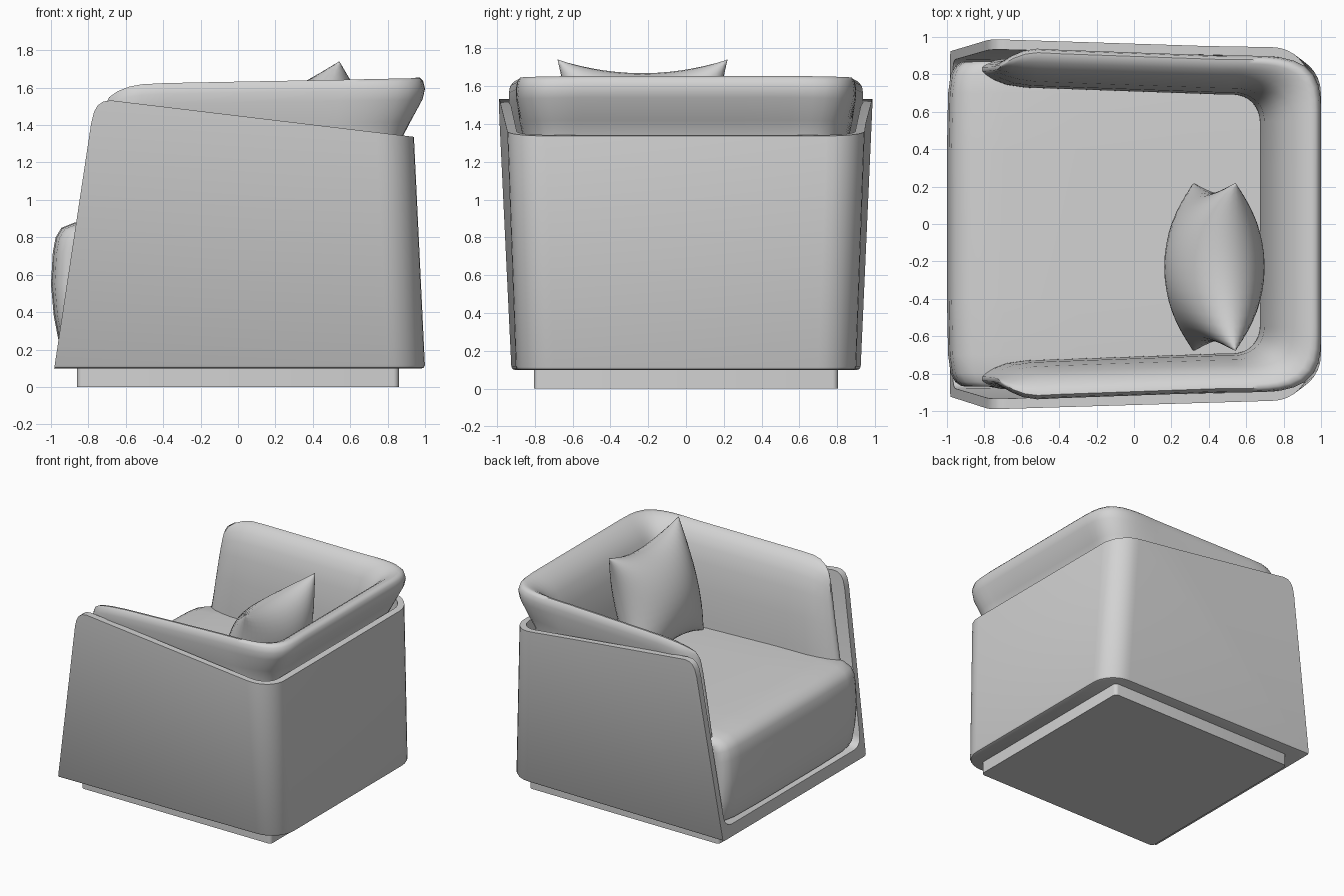
import bpy, bmesh
from math import sin, cos, pi, radians

if "Cube" in bpy.data.objects:
    bpy.data.objects.remove(bpy.data.objects["Cube"])

GREY = (0.65, 0.65, 0.65, 1)
fabric = bpy.data.materials.new("light_grey_fabric")
fabric.use_nodes = True
fabric.diffuse_color = GREY
fabric.node_tree.nodes["Principled BSDF"].inputs["Base Color"].default_value = GREY


def finish(name, bm):
    bmesh.ops.recalc_face_normals(bm, faces=bm.faces)
    mesh = bpy.data.meshes.new(name)
    bm.to_mesh(mesh)
    bm.free()
    mesh.materials.append(fabric)
    obj = bpy.data.objects.new(name, mesh)
    bpy.context.collection.objects.link(obj)
    return obj


def loft(name, rings):
    """Skin a list of equal closed rings and cap both ends."""
    bm = bmesh.new()
    rows = [[bm.verts.new(p) for p in ring] for ring in rings]
    n = len(rows[0])
    for a, b in zip(rows, rows[1:]):
        for i in range(n):
            j = (i + 1) % n
            bm.faces.new((a[i], a[j], b[j], b[i]))
    bm.faces.new(rows[0])
    bm.faces.new(rows[-1])
    return finish(name, bm)


def smooth(obj, angle):
    bpy.ops.object.select_all(action='DESELECT')
    obj.select_set(True)
    bpy.context.view_layer.objects.active = obj
    bpy.ops.object.shade_smooth_by_angle(angle=radians(angle))


def shell_ring(z, inset, front):
    """Plan outline: square at the open front, rounded at the back."""
    h = z - 0.1
    back = 1.0 - 0.048 * h - inset
    wide_front = 0.925 + 0.05 * h - inset
    wide_back = 0.90 + 0.036 * h - inset
    r = 0.2 - inset
    half = [(front, wide_front)]
    for i in range(9):
        a = pi / 2 * (1 - i / 8)
        half.append((back - r + r * cos(a), wide_back - r + r * sin(a)))
    outline = half + [(x, -y) for x, y in reversed(half)]
    return [(x, y, z) for x, y in outline]


# Outer shell: flared tub, hollowed out and trimmed to the side silhouette
shell = loft("outer_shell", [shell_ring(0.098, 0.02, -1.1), shell_ring(0.103, 0.007, -1.1),
                             shell_ring(0.115, 0, -1.1), shell_ring(1.7, 0, -1.1)])
hollow = loft("hollow_cutter", [shell_ring(0.19, 0.13, -1.3), shell_ring(0.2, 0.09, -1.3),
                                shell_ring(0.225, 0.062, -1.3), shell_ring(0.27, 0.05, -1.3),
                                shell_ring(1.8, 0.05, -1.3)])
side = [(-0.99, 0.05), (-0.785, 1.41), (-0.77, 1.47), (-0.75, 1.505), (-0.72, 1.526),
        (-0.68, 1.532), (0.94, 1.337), (1.2, 1.306), (1.2, 0.05)]
trim = loft("trim_cutter", [[(x, y, z) for x, z in side] for y in (-1.2, 1.2)])
for cutter, mode in ((hollow, 'DIFFERENCE'), (trim, 'INTERSECT')):
    mod = shell.modifiers.new(mode.title(), 'BOOLEAN')
    mod.operation, mod.object, mod.solver = mode, cutter, 'EXACT'
bpy.context.view_layer.update()
graph = bpy.context.evaluated_depsgraph_get()
trimmed = bpy.data.meshes.new_from_object(shell.evaluated_get(graph))
shell.modifiers.clear()
shell.data = trimmed
for cutter in (hollow, trim):
    bpy.data.objects.remove(cutter)
smooth(shell, 35)

# Plinth: low base with small rounded corners
corner = 0.03
plan = []
for k, (sx, sy) in enumerate(((1, 1), (-1, 1), (-1, -1), (1, -1))):
    for i in range(5):
        a = pi / 2 * (k + i / 4)
        plan.append((sx * (0.86 - corner) + corner * cos(a),
                     sy * (0.805 - corner) + corner * sin(a)))
smooth(loft("plinth", [[(x, y, z) for x, y in plan] for z in (0, 0.12)]), 35)

# Seat cushion: side profile swept across the width, pinched at the ends
seat = [(-0.93, 0.2), (-0.96, 0.25), (-0.985, 0.38), (-1.0, 0.55), (-0.99, 0.72),
        (-0.975, 0.80), (-0.945, 0.85), (-0.87, 0.88), (-0.7, 0.893), (-0.3, 0.895),
        (0.3, 0.885), (0.8, 0.87), (0.8, 0.2)]
stations = [(0.87, 0.90), (0.865, 0.925), (0.845, 0.955), (0.8, 0.98), (0.7, 0.994), (0.4, 1.0)]
stations += [(-y, s) for y, s in reversed(stations)]
smooth(loft("seat_cushion", [[(x * s, y, 0.53 + (z - 0.53) * s) for x, z in seat]
                             for y, s in stations]), 50)

# Wraparound arm and back cushion: (offset on back, offset on arm, height)
section = [(0, 0, 0.6), (0.01, 0.01, 0.95), (0.08, 0.06, 1.2), (0.2, 0.17, 1.4),
           (0.34, 0.31, 1.52), (0.5, 0.47, 1.59), (0.68, 0.65, 1.632), (0.82, 0.8, 1.652),
           (0.91, 0.9, 1.655), (0.97, 0.97, 1.635), (1, 1, 1.595), (0.96, 0.99, 1.54),
           (0.75, 0.9, 1.42), (0.58, 0.8, 1.32), (0.55, 0.75, 1.0), (0.55, 0.75, 0.6)]


def wrap_ring(x, y, angle, thick, back=0, fullness=1, lift=1, lean=0):
    ring = []
    for ub, ua, z in section:
        u = ua + (ub - ua) * back
        u = (0.45 + (u - 0.45) * fullness) * thick
        z = 0.6 + (z - 0.6) * lift
        ring.append((x + u * sin(angle) + 0.15 * (z - 0.87) * lean, y + u * cos(angle), z))
    return ring


half = []
# front tips lean back with the shell and thin out
for x, fullness, lift, lean in ((-0.81, 0.15, 0.85, 1), (-0.79, 0.35, 0.90, 1),
                                (-0.75, 0.62, 0.93, 1), (-0.68, 0.88, 0.953, 0.9),
                                (-0.58, 1, 0.965, 0.6), (-0.4, 1, 0.971, 0.1),
                                (0.1, 1, 0.98, 0), (0.45, 1, 0.986, 0)):
    half.append(wrap_ring(x, 0.735 - 0.035 * (x + 0.8), 0, 0.21, 0, fullness, lift, lean))
# corners: tight inside, broad rounded square outside
for i in range(13):
    t = i / 12
    a = pi / 2 * t
    reach = ((cos(a) / 0.35) ** 3.7 + (sin(a) / 0.47) ** 3.7) ** (-1 / 3.7)
    half.append(wrap_ring(0.53 + 0.14 * sin(a), 0.55 + 0.14 * cos(a), a, reach - 0.14, t,
                          lift=0.987 + 0.013 * t))
half.append(wrap_ring(0.67, 0.3, pi / 2, 0.33, 1))
wrap = half + [[(x, -y, z) for x, y, z in ring] for ring in reversed(half)]
smooth(loft("arm_and_back_cushion", wrap), 60)

# Throw pillow: two puffed sheets with pinched edges, leaning on the back
bm = bmesh.new()
N = 20
for face in (-1, 1):
    grid = []
    for i in range(N + 1):
        row = []
        for j in range(N + 1):
            u, v = -cos(pi * i / N), -cos(pi * j / N)
            puff = face * 0.26 * ((1 - u * u) * (1 - v * v)) ** 0.5
            wide = 0.45 * u * (1 - 0.12 * (1 - v * v))
            tall = 0.45 * v * (1 - 0.18 * (1 - u * u))
            row.append(bm.verts.new((0.43 + 0.25 * tall + 0.97 * puff, -0.23 + wide,
                                     1.305 + 0.97 * tall - 0.25 * puff)))
        grid.append(row)
    for i in range(N):
        for j in range(N):
            bm.faces.new((grid[i][j], grid[i + 1][j], grid[i + 1][j + 1], grid[i][j + 1]))
bmesh.ops.remove_doubles(bm, verts=bm.verts, dist=0.0005)
smooth(finish("throw_pillow", bm), 75)
